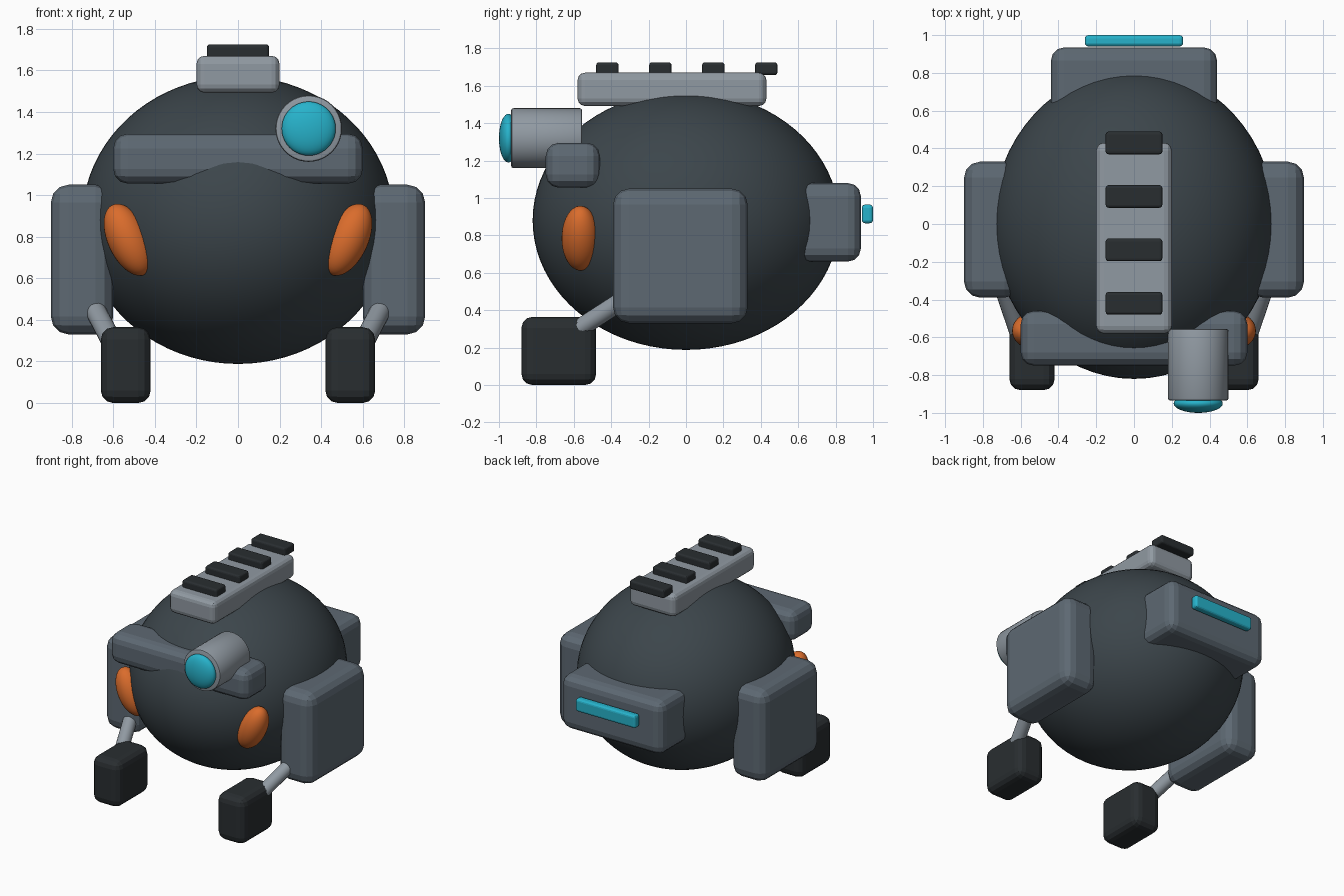
import bpy, bmesh
from math import radians, pi
from mathutils import Vector, Matrix

if "Cube" in bpy.data.objects:
    bpy.data.objects.remove(bpy.data.objects["Cube"])


def mat(name, rgb):
    m = bpy.data.materials.new(name)
    m.diffuse_color = (*rgb, 1)
    m.use_nodes = True
    m.node_tree.nodes["Principled BSDF"].inputs["Base Color"].default_value = m.diffuse_color
    return m


SHELL = mat("shell", (0.045, 0.06, 0.07))
PLATE = mat("plate", (0.11, 0.14, 0.17))
METAL = mat("metal", (0.28, 0.32, 0.36))
DARK = mat("dark", (0.022, 0.027, 0.03))
ORANGE = mat("orange", (0.70, 0.15, 0.025))
TEAL = mat("teal", (0.02, 0.45, 0.60))


def finish(name, bm, material, smooth=False):
    me = bpy.data.meshes.new(name)
    bm.to_mesh(me)
    bm.free()
    me.materials.append(material)
    ob = bpy.data.objects.new(name, me)
    bpy.context.collection.objects.link(ob)
    if smooth:
        bpy.ops.object.select_all(action='DESELECT')
        ob.select_set(True)
        bpy.context.view_layer.objects.active = ob
        bpy.ops.object.shade_smooth_by_angle(angle=radians(35))
    return ob


def box(name, lo, hi, bevel, material):
    """Rounded box between two opposite corners."""
    lo, hi = Vector(lo), Vector(hi)
    bm = bmesh.new()
    bmesh.ops.create_cube(bm, size=1, matrix=Matrix.Translation((lo + hi) / 2)
                          @ Matrix.Diagonal((*(hi - lo), 1)))
    bmesh.ops.bevel(bm, geom=bm.edges[:], offset=bevel, segments=3,
                    profile=0.5, affect='EDGES')
    return finish(name, bm, material)


def ball(name, centre, radii, material, tilt=0, segs=(48, 32)):
    bm = bmesh.new()
    bmesh.ops.create_uvsphere(bm, u_segments=segs[0], v_segments=segs[1], radius=1,
                              matrix=Matrix.Translation(centre)
                              @ Matrix.Rotation(tilt, 4, 'Y')
                              @ Matrix.Diagonal((*radii, 1)))
    return finish(name, bm, material, True)


def rod(name, a, b, radius, material, segs=32, bevel=0):
    a, b = Vector(a), Vector(b)
    bm = bmesh.new()
    bmesh.ops.create_cone(bm, cap_ends=True, segments=segs, radius1=radius,
                          radius2=radius, depth=(b - a).length)
    if bevel:
        rims = [e for e in bm.edges if any(len(f.verts) > 4 for f in e.link_faces)]
        bmesh.ops.bevel(bm, geom=rims, offset=bevel, segments=2, profile=0.5,
                        affect='EDGES')
    rot = Vector((0, 0, 1)).rotation_difference(b - a).to_matrix().to_4x4()
    bm.transform(Matrix.Translation((a + b) / 2) @ rot)
    return finish(name, bm, material, True)


# Round body
ball("body", (0, 0, 0.88), (0.75, 0.82, 0.692), SHELL, segs=(64, 40))

# Mirrored side parts: pods, struts, feet, cheek patches
for s, side in ((-1, "left"), (1, "right")):
    xs = sorted((s * 0.60, s * 0.90))
    box(f"{side}_side_pod", (xs[0], -0.39, 0.33), (xs[1], 0.33, 1.05), 0.085, PLATE)
    xs = sorted((s * 0.42, s * 0.66))
    box(f"{side}_foot", (xs[0], -0.88, 0), (xs[1], -0.48, 0.365), 0.06, DARK)
    rod(f"{side}_strut", (s * 0.72, -0.25, 0.51), (s * 0.58, -0.66, 0.245), 0.05, METAL, 20)
    ball(f"{side}_cheek", (s * 0.526, -0.565, 0.785), (0.10, 0.10, 0.185), ORANGE,
         s * radians(25), (32, 20))

# Brow bar with offset eye
box("brow_bar", (-0.60, -0.75, 1.055), (0.60, -0.46, 1.295), 0.07, PLATE)
rod("eye_housing", (0.34, -0.935, 1.32), (0.34, -0.555, 1.32), 0.16, METAL, 40, 0.012)
ball("eye_lens", (0.34, -0.95, 1.32), (0.13, 0.05, 0.13), TEAL, 0, (32, 20))

# Top rail with ribs
box("top_rail", (-0.20, -0.58, 1.492), (0.20, 0.43, 1.67), 0.04, METAL)
for i in range(4):
    y = -0.42 + i * 0.283
    box(f"rail_rib_{i + 1}", (-0.15, y - 0.06, 1.657), (0.15, y + 0.06, 1.725), 0.015, DARK)

# Rear pack with light strip
box("rear_pack", (-0.44, 0.52, 0.66), (0.44, 0.935, 1.08), 0.07, PLATE)
box("rear_light", (-0.26, 0.94, 0.865), (0.26, 1.0, 0.965), 0.018, TEAL)
